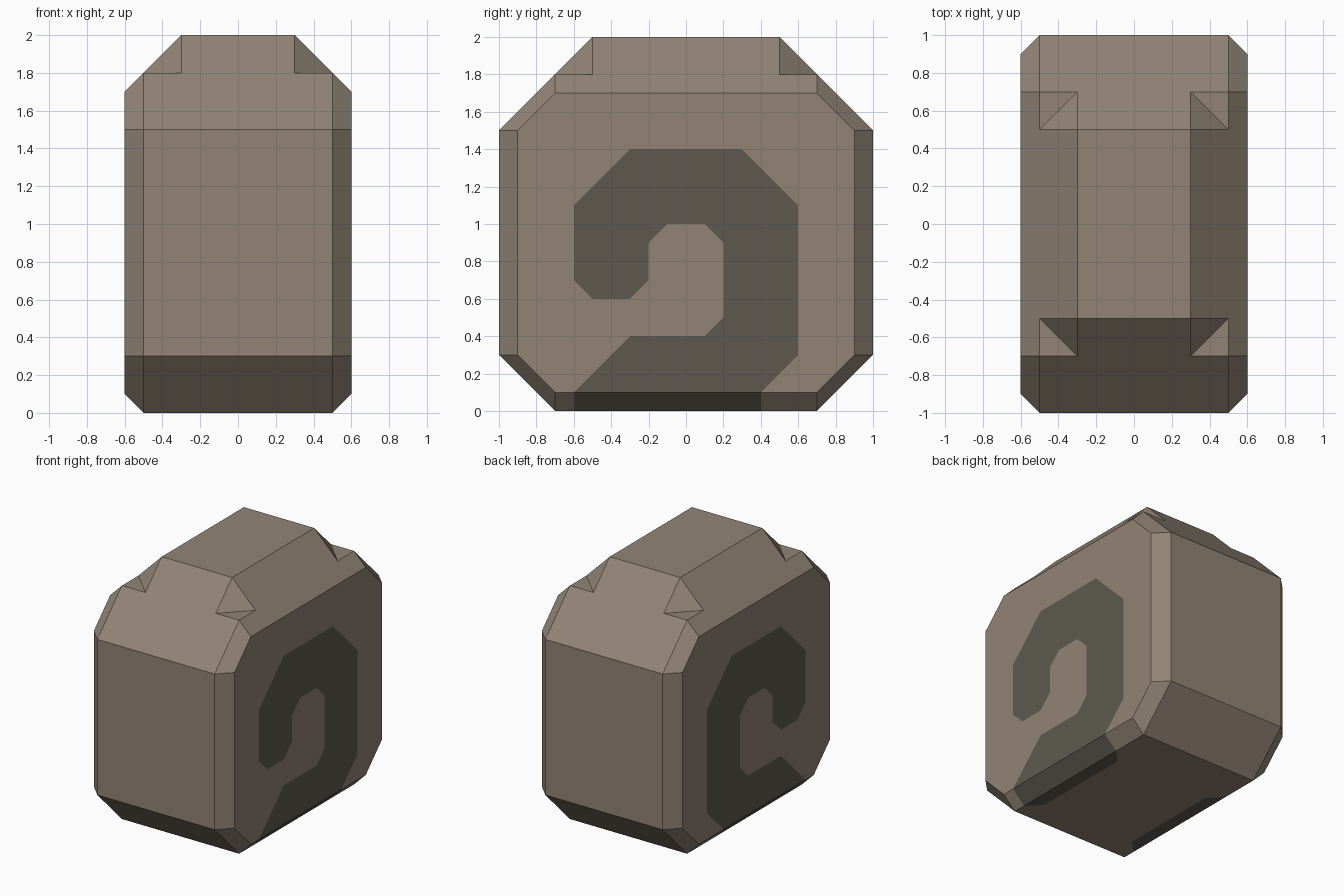
import bpy, bmesh

if "Cube" in bpy.data.objects:
    bpy.data.objects.remove(bpy.data.objects["Cube"])

def material(name, rgb):
    m = bpy.data.materials.new(name)
    m.diffuse_color = (*rgb, 1)
    m.use_nodes = True
    m.node_tree.nodes["Principled BSDF"].inputs["Base Color"].default_value = m.diffuse_color
    return m

STONE, MARK = 0, 1
bm = bmesh.new()

def face(points, mat=STONE, mirror_x=False, mirror_y=False):
    for sx in ((1, -1) if mirror_x else (1,)):
        for sy in ((1, -1) if mirror_y else (1,)):
            f = bm.faces.new([bm.verts.new((x * sx, y * sy, z)) for x, y, z in points])
            f.material_index = mat

# spiral marking outline on the side (y, z), from its left foot to its right foot
spiral = [(-.6, .1), (-.3, .4), (.1, .4), (.2, .5), (.2, .9), (.1, 1), (-.1, 1),
          (-.2, .9), (-.2, .7), (-.3, .6), (-.5, .6), (-.6, .7), (-.6, 1.1),
          (-.3, 1.4), (.3, 1.4), (.6, 1.1), (.6, .3), (.4, .1)]
side = [(.7, .1), (.9, .3), (.9, 1.5), (.7, 1.7), (-.7, 1.7), (-.9, 1.5), (-.9, .3), (-.7, .1)]

# flat sides with the marking cut in
face([(.6, y, z) for y, z in spiral], MARK, mirror_x=True)
face([(.6, y, z) for y, z in side + spiral], mirror_x=True)

# bottom side chamfers, marking continues across
for y0, y1, mat in ((-.7, -.6, STONE), (-.6, .4, MARK), (.4, .7, STONE)):
    face([(.6, y0, .1), (.6, y1, .1), (.5, y1, 0), (.5, y0, 0)], mat, mirror_x=True)

# underside, with the marking's ends wrapping under
wrap = [(.5, -.6), (.4, -.5), (.4, .3), (.5, .4)]
face([(x, y, 0) for x, y in wrap], MARK, mirror_x=True)
half = [(.5, -.7)] + wrap + [(.5, .7)]
face([(x, y, 0) for x, y in half] + [(-x, y, 0) for x, y in reversed(half)])

# front and back walls, lower slopes
face([(-.5, -1, .3), (.5, -1, .3), (.5, -1, 1.5), (-.5, -1, 1.5)], mirror_y=True)
face([(-.5, -.7, 0), (.5, -.7, 0), (.5, -1, .3), (-.5, -1, .3)], mirror_y=True)

# corner chamfers: lower, upright, upper
for quad in ([(.5, -.7, 0), (.6, -.7, .1), (.6, -.9, .3), (.5, -1, .3)],
             [(.5, -1, .3), (.6, -.9, .3), (.6, -.9, 1.5), (.5, -1, 1.5)],
             [(.5, -1, 1.5), (.6, -.9, 1.5), (.6, -.7, 1.7), (.5, -.7, 1.8)]):
    face(quad, mirror_x=True, mirror_y=True)

# upper slopes, stepped in at the corner notches
slope = [(.5, -1, 1.5), (.5, -.7, 1.8), (.3, -.7, 1.8), (.3, -.5, 2)]
face(slope + [(-x, y, z) for x, y, z in reversed(slope)], mirror_y=True)
slope = [(.6, -.7, 1.7), (.5, -.7, 1.8), (.5, -.5, 1.8), (.3, -.5, 2)]
face(slope + [(x, -y, z) for x, y, z in reversed(slope)], mirror_x=True)

# corner notches and flat top
face([(.3, -.7, 1.8), (.5, -.7, 1.8), (.5, -.5, 1.8)], mirror_x=True, mirror_y=True)
face([(.3, -.5, 2), (.3, -.7, 1.8), (.5, -.5, 1.8)], mirror_x=True, mirror_y=True)
face([(-.3, -.5, 2), (.3, -.5, 2), (.3, .5, 2), (-.3, .5, 2)])

# weld into one closed solid
bmesh.ops.remove_doubles(bm, verts=bm.verts[:], dist=1e-4)
bmesh.ops.recalc_face_normals(bm, faces=bm.faces[:])
mesh = bpy.data.meshes.new("carved_stone")
bm.to_mesh(mesh)
bm.free()
mesh.materials.append(material("brown stone", (.288, .231, .181)))
mesh.materials.append(material("dark marking", (.112, .102, .080)))
bpy.context.collection.objects.link(bpy.data.objects.new("carved_stone", mesh))
